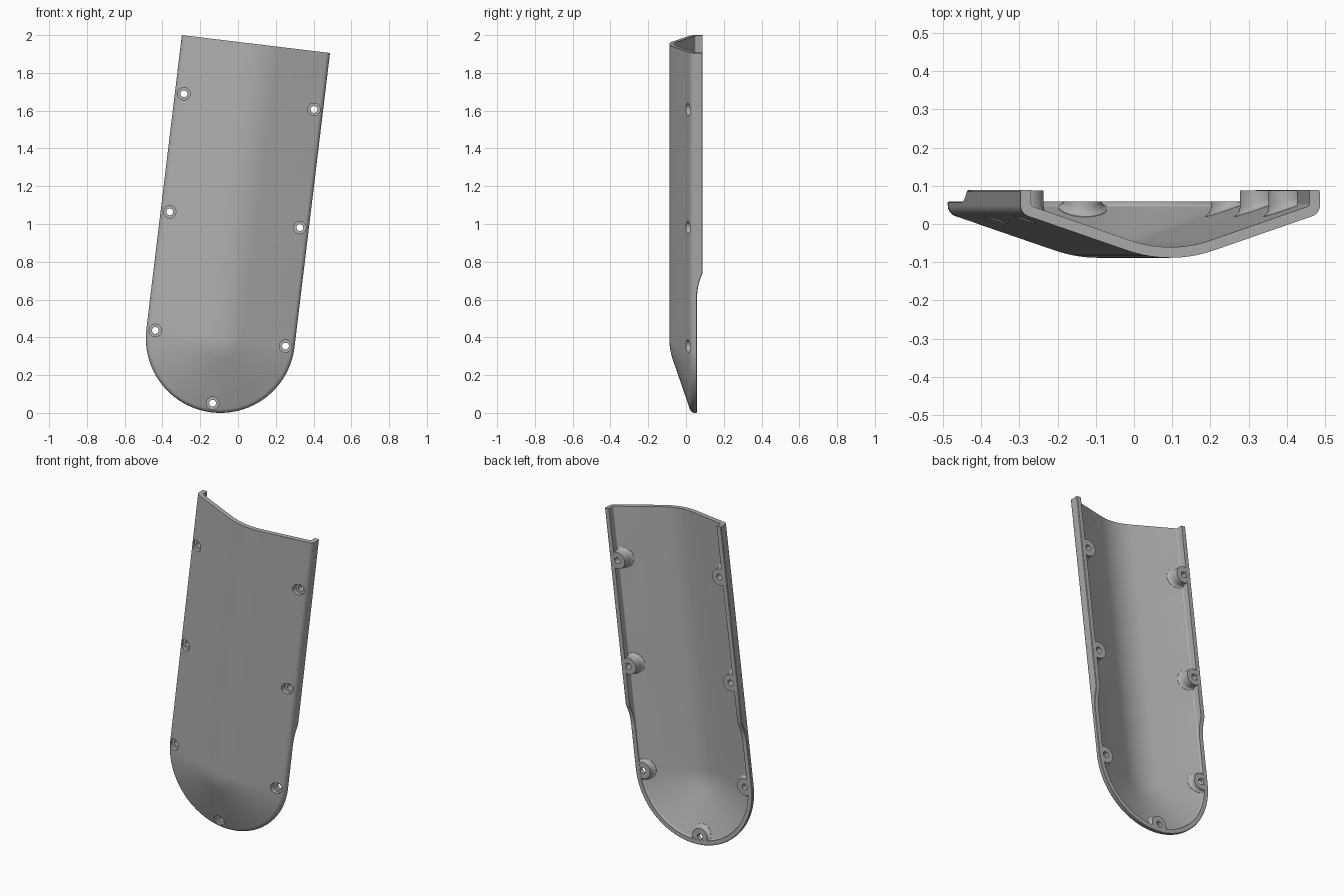
import bpy, bmesh
from math import sin, cos, tan, pi, radians, hypot
from mathutils import Matrix, Vector

if "Cube" in bpy.data.objects:
    bpy.data.objects.remove(bpy.data.objects["Cube"])

SLOPE = radians(19)      # tilt of the flat flanks
TILT = radians(6.88)     # lean of the whole cover
RADIUS, LENGTH = 0.395, 1.569
WALL, BOTTOM, ARC = 0.028, -0.0885, 0.35
LOW, HIGH = 0.059, 0.0885
PLACE = Matrix.Translation((-0.093, 0, 0.395)) @ Matrix.Rotation(TILT, 4, 'Y')

grey = bpy.data.materials.new("plain grey")
grey.use_nodes = True
grey.diffuse_color = (0.42, 0.42, 0.42, 1)
grey.node_tree.nodes["Principled BSDF"].inputs["Base Color"].default_value = (0.42, 0.42, 0.42, 1)


def make(name, bm):
    bmesh.ops.recalc_face_normals(bm, faces=bm.faces)
    mesh = bpy.data.meshes.new(name)
    bm.to_mesh(mesh)
    bm.free()
    mesh.materials.append(grey)
    ob = bpy.data.objects.new(name, mesh)
    bpy.context.collection.objects.link(ob)
    return ob


def flank(r):
    """Depth of the straight outer flank at distance r from the spine."""
    return BOTTOM + ARC - ARC / cos(SLOPE) + r * tan(SLOPE)


def rim(v):
    t = min(max((v - 0.27) / 0.125, 0), 1)
    return LOW + (HIGH - LOW) * t * t


def skin(inset, fillet):
    """Half section from spine to rim, inset from the outer surface."""
    pts = [((ARC - inset) * sin(SLOPE * i / 8), BOTTOM + ARC - (ARC - inset) * cos(SLOPE * i / 8))
           for i in range(9)]
    cr = RADIUS - inset - fillet
    cy = flank(cr) + (inset + fillet) / cos(SLOPE)
    for i in range(9):
        a = SLOPE + (pi / 2 - SLOPE) * i / 8
        pts.append((cr + fillet * sin(a), cy - fillet * cos(a)))
    return pts


def section(h):
    return (skin(0, 0.03) + [(RADIUS, h - 0.003), (RADIUS - 0.003, h), (RADIUS - WALL, h)]
            + skin(WALL, 0.009)[::-1])


# Shell: half sections swept down one side, around the nose and up the other
heights = [LENGTH, 1.0, 0.6] + [0.395 - 0.0125 * i for i in range(11)] + [0.13]
stations = [(-1, 0, v) for v in heights]
stations += [(-cos(pi * i / 48), -sin(pi * i / 48), 0) for i in range(49)]
stations += [(1, 0, v) for v in reversed(heights)]
bm = bmesh.new()
ribs = [[bm.verts.new((du * r, y, v + dv * r)) for r, y in section(rim(v))]
        for du, dv, v in stations]
for a, b in zip(ribs, ribs[1:]):
    for i in range(len(a) - 1):
        bm.faces.new((a[i], a[i + 1], b[i + 1], b[i]))
bm.faces.new(ribs[0])
bm.faces.new(ribs[-1])
bmesh.ops.remove_doubles(bm, verts=bm.verts, dist=0.0001)
shell = make("cover_shell", bm)


def boss(u, v):
    """Screw post with a flared foot that follows the flank."""
    bm = bmesh.new()
    top = rim(v) - 0.0007
    steps = [(0.066, 0.014), (0.064, 0.031), (0.056, 0.035), (0.052, 0.041), (0.05, 0.05), (0.05, 1)]
    rings = []
    for k, (rad, off) in enumerate(steps):
        ring = []
        for i in range(32):
            a = 2 * pi * i / 32
            p = Vector((u + rad * cos(a), v + rad * sin(a)))
            dist = abs(p.x) if v >= 0 else hypot(p.x, p.y)
            if v >= 0:
                dist = abs(p.x) if p.y >= 0 else p.length
            if dist > 0.38:
                s = 0.38 / dist
                p.x *= s
                if p.y < 0:
                    p.y *= s
                dist = 0.38
            y = min(flank(dist) + off, top - 0.001 * (len(steps) - 1 - k))
            ring.append(bm.verts.new((p.x, y, p.y)))
        rings.append(ring)
    for a, b in zip(rings, rings[1:]):
        for i in range(32):
            j = (i + 1) % 32
            bm.faces.new((a[i], a[j], b[j], b[i]))
    bm.faces.new(rings[0])
    bm.faces.new(rings[-1])
    return make("screw_boss", bm)


def drill(u, v, rad, y0, y1):
    bm = bmesh.new()
    bmesh.ops.create_cone(bm, cap_ends=True, segments=32, radius1=rad, radius2=rad, depth=y1 - y0,
                          matrix=Matrix.Translation((u, (y0 + y1) / 2, v)) @ Matrix.Rotation(pi / 2, 4, 'X'))
    return make("drill_cutter", bm)


def combine(tool, operation):
    tool.hide_render = True
    mod = shell.modifiers.new("cut", 'BOOLEAN')
    mod.operation, mod.solver, mod.object = operation, 'EXACT', tool
    bpy.context.view_layer.objects.active = shell
    bpy.ops.object.modifier_apply(modifier=mod.name)
    bpy.data.objects.remove(tool)


# Screw posts, then counterbored through holes
spots = [(side * 0.347, v) for side in (-1, 1) for v in (0, 0.632, 1.262)] + [(0, -0.346)]
for u, v in spots:
    combine(boss(u, v), 'UNION')
for u, v in spots:
    combine(drill(u, v, 0.033, -0.15, 0.034), 'DIFFERENCE')
    combine(drill(u, v, 0.018, -0.15, 0.15), 'DIFFERENCE')

# Lean the finished cover and shade it
shell.data.transform(PLACE)
bpy.ops.object.select_all(action='DESELECT')
shell.select_set(True)
bpy.context.view_layer.objects.active = shell
bpy.ops.object.shade_smooth_by_angle(angle=radians(30))
